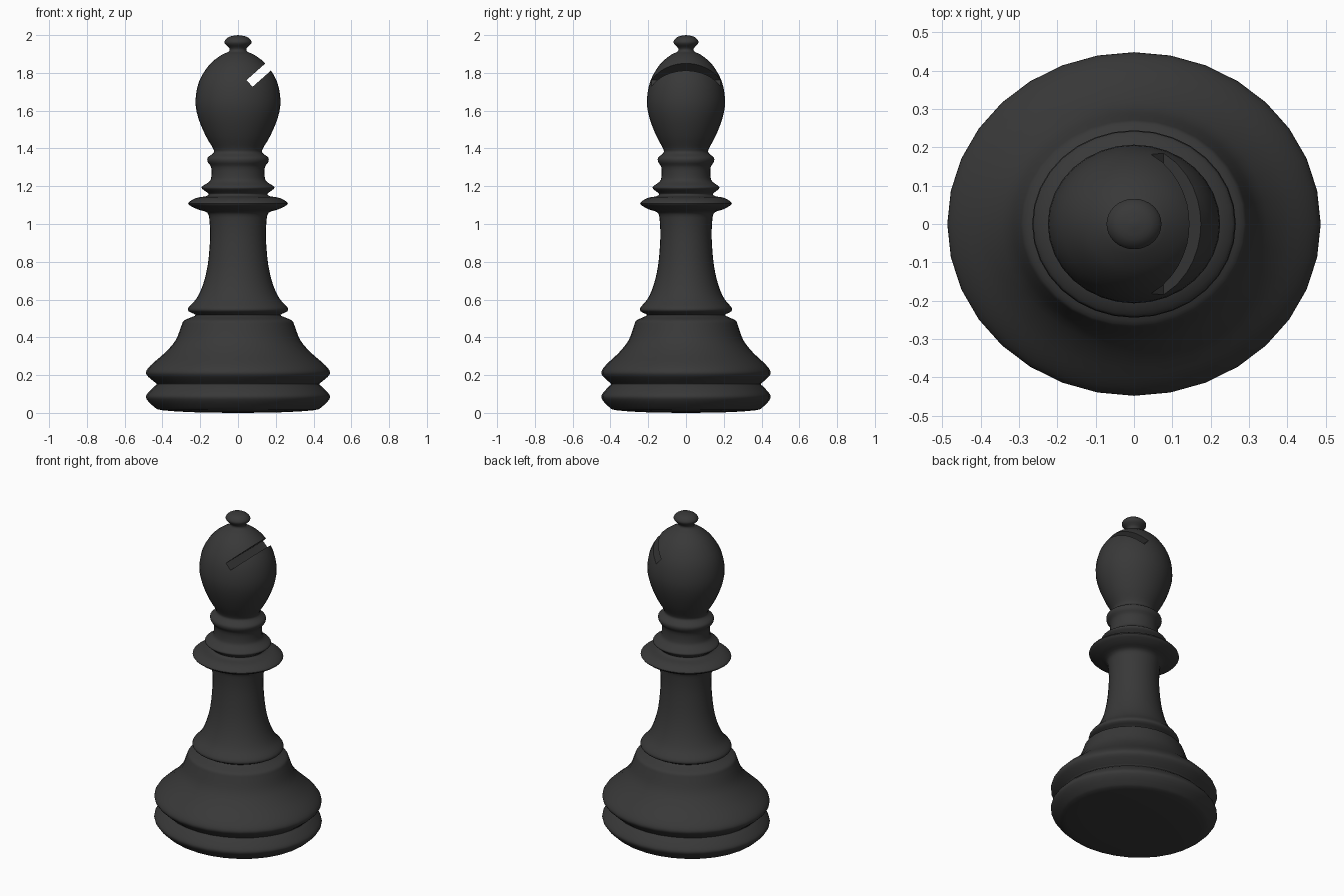
import bpy, bmesh, math
from mathutils import Vector, Matrix

if "Cube" in bpy.data.objects:
    bpy.data.objects.remove(bpy.data.objects["Cube"])

SIDES = 32
DEPTH = 0.92  # the piece is slightly squashed front to back

# lathe outline: (radius, height) from the bottom centre to the tip
base = [(0, 0), (0.22, 0.003), (0.40, 0.014), (0.445, 0.033), (0.483, 0.072),
        (0.483, 0.098), (0.447, 0.137), (0.43, 0.152), (0.447, 0.167),
        (0.483, 0.20), (0.483, 0.226), (0.452, 0.262), (0.385, 0.32),
        (0.33, 0.385), (0.30, 0.46), (0.287, 0.488), (0.25, 0.505)]
stem = [(0.225, 0.519), (0.26, 0.537), (0.262, 0.558), (0.22, 0.605),
        (0.185, 0.68), (0.16, 0.785), (0.148, 0.92), (0.151, 1.015),
        (0.163, 1.06)]
collar = [(0.215, 1.078), (0.26, 1.102), (0.257, 1.118), (0.22, 1.138),
          (0.17, 1.147), (0.155, 1.157), (0.165, 1.168), (0.19, 1.187),
          (0.188, 1.20), (0.155, 1.222), (0.142, 1.245), (0.142, 1.30),
          (0.16, 1.328), (0.16, 1.352), (0.13, 1.376)]
head = [(0.132, 1.40), (0.17, 1.465), (0.21, 1.56), (0.225, 1.65),
        (0.206, 1.755), (0.15, 1.845), (0.085, 1.896), (0.05, 1.912),
        (0.045, 1.93), (0.069, 1.954), (0.069, 1.972), (0.045, 1.992), (0, 2.0)]


def smooth_outline(pts, steps=3):
    """Catmull-Rom curve through the outline points."""
    p = [Vector(q) for q in pts]
    p = [p[0]] + p + [p[-1]]
    out = []
    for a, b, c, d in zip(p, p[1:], p[2:], p[3:]):
        for i in range(steps):
            t = i / steps
            out.append(0.5 * (2 * b + (c - a) * t + (2 * a - 5 * b + 4 * c - d) * t * t
                              + (3 * b - a - 3 * c + d) * t ** 3))
    return out + [p[-1]]


def make_object(name, bm):
    bmesh.ops.recalc_face_normals(bm, faces=bm.faces[:])
    mesh = bpy.data.meshes.new(name)
    bm.to_mesh(mesh)
    bm.free()
    obj = bpy.data.objects.new(name, mesh)
    bpy.context.collection.objects.link(obj)
    return obj


# turned body
bm = bmesh.new()
outline = smooth_outline(base + stem + collar + head)
rings = []
for r, z in outline:
    if r < 1e-5:
        rings.append([bm.verts.new((0, 0, z))] * SIDES)
    else:
        rings.append([bm.verts.new((r * math.cos(math.tau * i / SIDES),
                                    DEPTH * r * math.sin(math.tau * i / SIDES), z))
                      for i in range(SIDES)])
for lo, hi in zip(rings, rings[1:]):
    for i in range(SIDES):
        j = (i + 1) % SIDES
        bm.faces.new(list(dict.fromkeys((lo[i], lo[j], hi[j], hi[i]))))
body = make_object("bishop_body", bm)

# slanted slot cutter through the head
angle = math.radians(41.5)
inner = Vector((0.061, 0, 1.744))
along = Vector((math.cos(angle), 0, math.sin(angle)))
bm = bmesh.new()
bmesh.ops.create_cube(bm, size=1, matrix=Matrix.Translation(inner + along * 0.15)
                      @ Matrix.Rotation(-angle, 4, 'Y')
                      @ Matrix.Diagonal((0.30, 0.8, 0.048, 1)))
cutter = make_object("slot_cutter", bm)
cutter.hide_render = True

mod = body.modifiers.new("slot", 'BOOLEAN')
mod.operation = 'DIFFERENCE'
mod.solver = 'EXACT'
mod.object = cutter
bpy.context.view_layer.objects.active = body
body.select_set(True)
bpy.ops.object.modifier_apply(modifier=mod.name)
bpy.data.objects.remove(cutter)
bpy.ops.object.shade_smooth_by_angle(angle=math.radians(45))

# black finish
mat = bpy.data.materials.new("black")
mat.diffuse_color = (0.04, 0.04, 0.04, 1)
mat.use_nodes = True
mat.node_tree.nodes["Principled BSDF"].inputs["Base Color"].default_value = mat.diffuse_color
body.data.materials.clear()
body.data.materials.append(mat)
